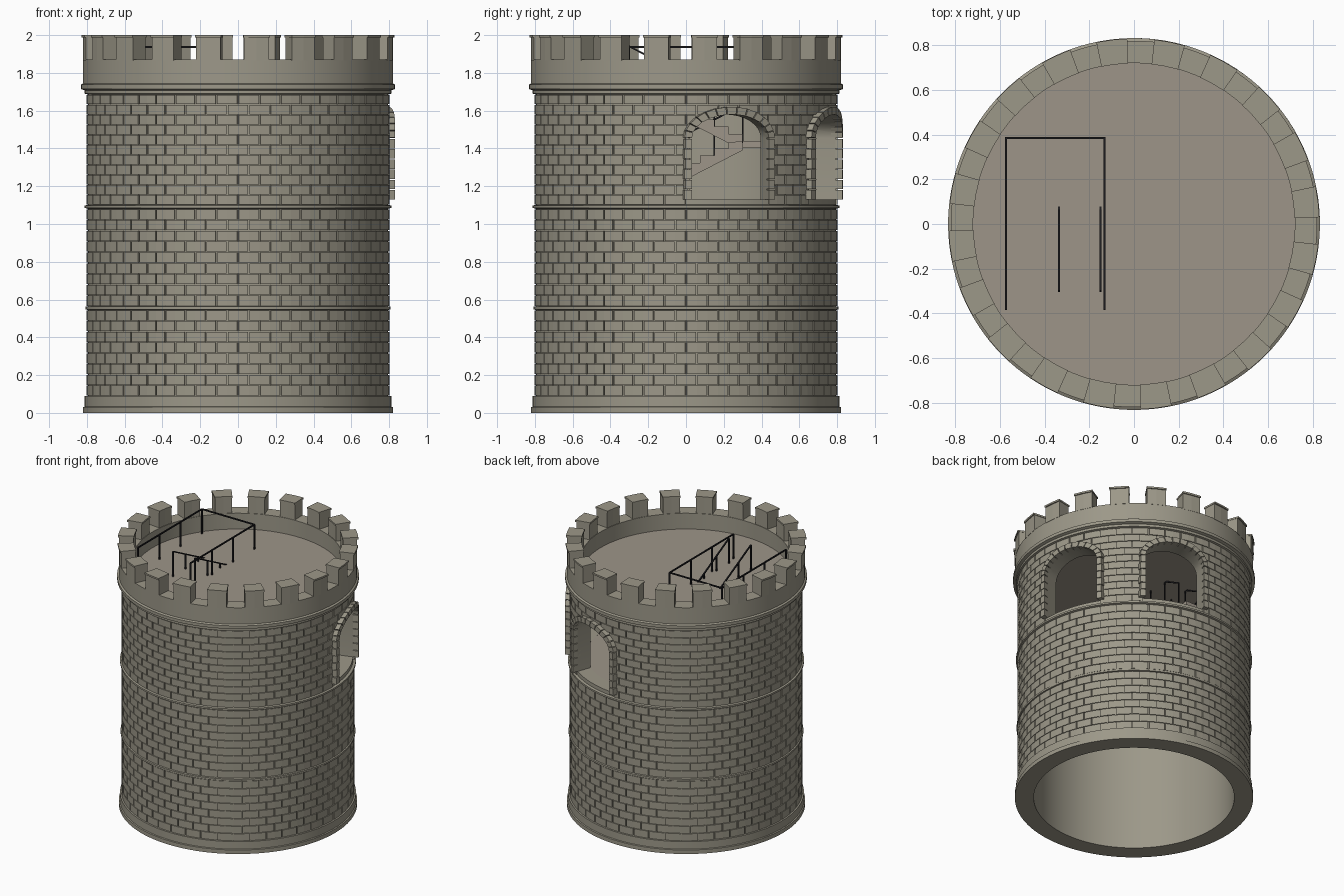
import bpy, bmesh, math
from mathutils import Vector

if "Cube" in bpy.data.objects:
    bpy.data.objects.remove(bpy.data.objects["Cube"])

rad, sin, cos = math.radians, math.sin, math.cos


def material(name, rgb):
    m = bpy.data.materials.new(name)
    m.diffuse_color = (*rgb, 1)
    m.use_nodes = True
    m.node_tree.nodes["Principled BSDF"].inputs["Base Color"].default_value = m.diffuse_color
    return m


STONE = material("stone", (0.335, 0.315, 0.25))
FLOOR = material("floor_stone", (0.34, 0.30, 0.25))
IRON = material("dark_iron", (0.012, 0.012, 0.014))


def finish(name, bm, mat):
    bmesh.ops.recalc_face_normals(bm, faces=bm.faces)
    me = bpy.data.meshes.new(name)
    bm.to_mesh(me)
    bm.free()
    me.materials.append(mat)
    ob = bpy.data.objects.new(name, me)
    bpy.context.collection.objects.link(ob)
    return ob


def activate(ob):
    bpy.ops.object.select_all(action='DESELECT')
    ob.select_set(True)
    bpy.context.view_layer.objects.active = ob


def loft(bm, rings, closed=False):
    """Skin a list of equal point rings, capping the ends unless closed."""
    vs = [[bm.verts.new(p) for p in r] for r in rings]
    n = len(vs[0])
    pairs = list(zip(vs, vs[1:])) + ([(vs[-1], vs[0])] if closed else [])
    for a, b in pairs:
        for i in range(n):
            j = (i + 1) % n
            bm.faces.new((a[i], a[j], b[j], b[i]))
    if not closed:
        bm.faces.new(vs[0])
        bm.faces.new(vs[-1])


def lathe(bm, profile, seg=128):
    loft(bm, [[(r * cos(t), r * sin(t), z) for r, z in profile]
              for t in (2 * math.pi * i / seg for i in range(seg))], True)


def arc_block(bm, a0, a1, r0, r1, z0, z1, n=2):
    """Curved block between two angles in degrees."""
    rings = []
    for i in range(n + 1):
        t = rad(a0 + (a1 - a0) * i / n)
        rings.append([(r * cos(t), r * sin(t), z)
                      for r, z in ((r0, z0), (r1, z0), (r1, z1), (r0, z1))])
    loft(bm, rings)


def box(bm, x0, x1, y0, y1, z0, z1):
    loft(bm, [[(x0, y0, z), (x1, y0, z), (x1, y1, z), (x0, y1, z)] for z in (z0, z1)])


def bar(bm, a, b, h=0.0045):
    """Thin square bar between two points."""
    a, b = Vector(a), Vector(b)
    d = (b - a).normalized()
    side = d.cross(Vector((1, 0, 0) if abs(d.x) < 0.9 else (0, 0, 1))).normalized()
    up = d.cross(side)
    loft(bm, [[p + side * h * i + up * h * j for i, j in ((-1, -1), (1, -1), (1, 1), (-1, 1))]
              for p in (a, b)])


# Arched window layout
WINDOWS = (17.0, 70.5)
SILL, SPRING = 1.13, 1.455
IN_W, IN_H, OUT_W, OUT_H = 0.213, 0.125, 0.25, 0.165


def opening_half_width(z):
    if z < SILL - 0.03 or z >= SPRING + IN_H:
        return 0
    return IN_W if z < SPRING else IN_W * math.sqrt(1 - ((z - SPRING) / IN_H) ** 2)


def local(angle, u, d, z):
    c, s = cos(rad(angle)), sin(rad(angle))
    return (d * c - u * s, d * s + u * c, z)


# Hollow wall with plinth, belts, cornice and parapet
bm = bmesh.new()
lathe(bm, [(0.69, 0), (0.82, 0), (0.82, 0.03), (0.812, 0.033), (0.812, 0.09), (0.793, 0.09),
           (0.793, 0.545), (0.808, 0.548), (0.808, 0.562), (0.793, 0.565),
           (0.793, 1.08), (0.812, 1.085), (0.812, 1.098), (0.793, 1.102),
           (0.793, 1.685), (0.812, 1.69), (0.812, 1.708), (0.832, 1.715), (0.832, 1.738),
           (0.82, 1.745), (0.82, 1.87), (0.72, 1.87), (0.72, 1.725), (0.69, 1.725)])
wall = finish("tower_wall", bm, STONE)

# Cut the window openings
for a in WINDOWS:
    bm = bmesh.new()
    outline = [(-IN_W, SILL), (IN_W, SILL)]
    outline += [(IN_W * cos(math.pi * i / 16), SPRING + IN_H * sin(math.pi * i / 16)) for i in range(17)]
    loft(bm, [[local(a, u, d, z) for u, z in outline] for d in (0.5, 0.95)])
    cutter = finish("window_cutter", bm, STONE)
    cutter.hide_render = True
    mod = wall.modifiers.new("window", 'BOOLEAN')
    mod.operation, mod.solver, mod.object = 'DIFFERENCE', 'EXACT', cutter
    activate(wall)
    bpy.ops.object.modifier_apply(modifier=mod.name)
    bpy.data.objects.remove(cutter)
activate(wall)
bpy.ops.object.shade_smooth_by_angle(angle=rad(25))

# Brick courses, trimmed around the windows
bm = bmesh.new()
PER_ROW, GAP = 44, 0.008
step = 360 / PER_ROW
gap_deg = math.degrees(GAP / 0.8)
for z0, z1, rows in ((0.09, 0.545, 8), (0.565, 1.08, 9), (1.102, 1.685, 11)):
    h = (z1 - z0) / rows
    for r in range(rows):
        lo = z0 + r * h + GAP / 4
        hi = z0 + (r + 1) * h - GAP / 4
        half = opening_half_width(lo)
        half_deg = math.degrees(math.asin((half + 0.012) / 0.8)) if half else 0
        for k in range(PER_ROW):
            a0 = -90 + (k + 0.5 * (r % 2)) * step + gap_deg / 2
            pieces = [(a0, a0 + step - gap_deg)]
            for w in WINDOWS if half else ():
                pieces = [q for p in pieces for q in
                          ((p[0], min(p[1], w - half_deg)), (max(p[0], w + half_deg), p[1]))
                          if q[1] - q[0] > 0.4]
            for p in pieces:
                arc_block(bm, *p, 0.785, 0.802, lo, hi)
finish("wall_bricks", bm, STONE)

# Merlons with thin caps
bm = bmesh.new()
for k in range(20):
    c = -90 + 6.9 + 18 * k
    arc_block(bm, c - 4.6, c + 4.6, 0.724, 0.822, 1.865, 1.987)
    arc_block(bm, c - 4.8, c + 4.8, 0.719, 0.83, 1.987, 2.0)
finish("merlons", bm, STONE)

# Window surrounds: jamb stones and arch stones
bm = bmesh.new()


def frame_stone(angle, quad):
    loft(bm, [[local(angle, u, math.sqrt(R * R - u * u), z) for u, z in quad] for R in (0.77, 0.832)])


for a in WINDOWS:
    n = 6
    h = (SPRING - SILL) / n
    for i in range(n):
        z0, z1 = SILL + i * h, SILL + (i + 1) * h - 0.005
        inset = 0.004 * (i % 2)
        for s in (-1, 1):
            frame_stone(a, [(s * IN_W, z0), (s * (OUT_W - inset), z0), (s * (OUT_W - inset), z1), (s * IN_W, z1)])
    n = 13
    for i in range(n):
        t0, t1 = math.pi * (i + 0.05) / n, math.pi * (i + 0.95) / n
        frame_stone(a, [(w * cos(t), SPRING + v * sin(t)) for w, v, t in
                        ((IN_W, IN_H, t0), (OUT_W, OUT_H, t0), (OUT_W, OUT_H, t1), (IN_W, IN_H, t1))])
finish("window_surrounds", bm, STONE)

# Upper chamber floor and roof deck
for name, radius, z0, z1 in (("chamber_floor", 0.695, 1.08, 1.129), ("roof_deck", 0.722, 1.70, 1.75)):
    bm = bmesh.new()
    loft(bm, [[(radius * cos(t), radius * sin(t), z) for t in (2 * math.pi * i / 96 for i in range(96))]
              for z in (z0, z1)])
    finish(name, bm, FLOOR)

# Two-flight staircase with a landing
bm = bmesh.new()
STEPS, RUN, RISE = 8, 0.6, 0.31
dy, dz = RUN / STEPS, RISE / STEPS


def flight(x0, x1, y, z, s):
    pts = [(y, z)]
    for i in range(STEPS):
        pts += [(y + s * i * dy, z + (i + 1) * dz), (y + s * (i + 1) * dy, z + (i + 1) * dz)]
    pts += [(y + s * RUN, z + RISE - dz - 0.01), (y + s * dy, z - 0.01)]
    loft(bm, [[(x, p, q) for p, q in pts] for x in (x0, x1)])


flight(-0.57, -0.36, -0.3, 1.129, 1)
flight(-0.345, -0.135, 0.3, 1.438, -1)
box(bm, -0.57, -0.135, 0.3, 0.4, 1.405, 1.439)
finish("stairs", bm, FLOOR)

# Stair handrails
bm = bmesh.new()
for xs, z_at in (((-0.555, -0.375), lambda y: 1.13 + (y + 0.3) / RUN * RISE),
                 ((-0.335, -0.15), lambda y: 1.75 - (y + 0.3) / RUN * RISE)):
    for x in xs:
        bar(bm, (x, -0.3, z_at(-0.3) + 0.19), (x, 0.3, z_at(0.3) + 0.19))
        for y in (-0.3, -0.15, 0, 0.15, 0.3):
            bar(bm, (x, y, z_at(y) - 0.01), (x, y, z_at(y) + 0.19))
finish("stair_handrails", bm, IRON)

# Roof guard rail, open at the front
bm = bmesh.new()
L, R, F, B, T = -0.573, -0.132, -0.38, 0.385, 1.937
for x in (L, R):
    bar(bm, (x, F, T), (x, B, T))
    for i in range(4):
        y = F + (B - F) * i / 3
        bar(bm, (x, y, 1.745), (x, y, T))
bar(bm, (L, B, T), (R, B, T))
finish("roof_guard_rail", bm, IRON)
